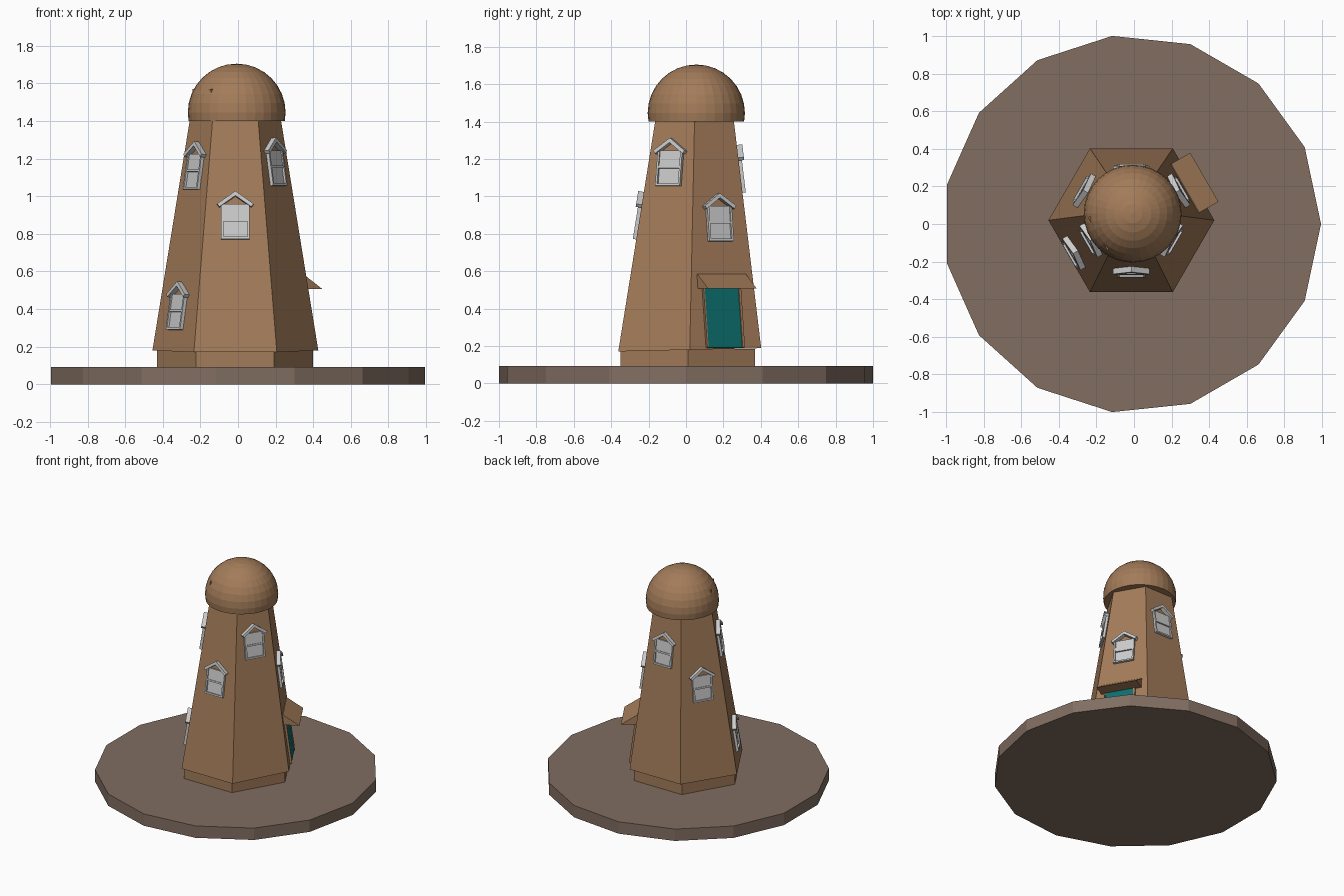
import bpy, bmesh
from math import sin, cos, pi, radians
from mathutils import Matrix, Vector

if "Cube" in bpy.data.objects:
    bpy.data.objects.remove(bpy.data.objects["Cube"])


def material(name, rgb):
    m = bpy.data.materials.new(name)
    m.diffuse_color = (*rgb, 1)
    m.use_nodes = True
    m.node_tree.nodes["Principled BSDF"].inputs["Base Color"].default_value = m.diffuse_color
    return m


BROWN = material("brown", (0.365, 0.20, 0.10))
EARTH = material("earth", (0.22, 0.155, 0.12))
TEAL = material("teal", (0.004, 0.16, 0.16))


def finish(name, bm, mat=None):
    bmesh.ops.recalc_face_normals(bm, faces=bm.faces)
    me = bpy.data.meshes.new(name)
    bm.to_mesh(me)
    bm.free()
    ob = bpy.data.objects.new(name, me)
    bpy.context.collection.objects.link(ob)
    if mat:
        me.materials.append(mat)
    return ob


def loft(name, n, rings, mat):
    """Closed n-sided solid through rings of (x, y, z, radius, z slope along y)."""
    bm = bmesh.new()
    loops = []
    for cx, cy, z, r, k in rings:
        angles = [2 * pi * i / n for i in range(n)]
        loops.append([bm.verts.new((cx + r * cos(a), cy + r * sin(a), z + k * r * sin(a)))
                      for a in angles])
    for a, b in zip(loops, loops[1:]):
        for i in range(n):
            j = (i + 1) % n
            bm.faces.new((a[i], a[j], b[j], b[i]))
    bm.faces.new(loops[0])
    bm.faces.new(loops[-1])
    return finish(name, bm, mat)


def extrude(bm, m, pts, d0, d1):
    """Extrude a 2D outline from d0 to d1 along the third axis of m."""
    a = [bm.verts.new(m @ Vector((p, q, d0))) for p, q in pts]
    b = [bm.verts.new(m @ Vector((p, q, d1))) for p, q in pts]
    bm.faces.new(a)
    bm.faces.new(b)
    for i in range(len(pts)):
        j = (i + 1) % len(pts)
        bm.faces.new((a[i], a[j], b[j], b[i]))


def box(bm, m, u0, u1, v0, v1, w0, w1):
    extrude(bm, m, [(u0, v0), (u1, v0), (u1, v1), (u0, v1)], w0, w1)


# Tower taper: centre drifts slightly backwards as it rises
Z0, Z1 = 0.18, 1.42
C0, C1 = Vector((-0.014, 0.02, Z0)), Vector((-0.014, 0.046, Z1))
R0, R1 = 0.441, 0.240


def wall_point(deg, z):
    t = (z - Z0) / (Z1 - Z0)
    a = radians(deg)
    ap = (R0 + (R1 - R0) * t) * cos(pi / 6)
    return C0.lerp(C1, t) + Vector((cos(a), sin(a), 0)) * ap


def wall_frame(deg, z):
    """Axes on a tower face: x sideways, y up the wall, z outwards."""
    a = radians(deg)
    u = Vector((-sin(a), cos(a), 0))
    v = wall_point(deg, z + 0.5) - wall_point(deg, z)
    v = (v - u * v.dot(u)).normalized()
    m = Matrix((u, v, u.cross(v))).transposed().to_4x4()
    m.translation = wall_point(deg, z)
    return m


# Ground disc, foundation and tower
loft("ground_disc", 15, [(-0.011, 0, 0, 1.0055, 0), (-0.011, 0, 0.093, 1.0055, 0)], EARTH)
loft("foundation", 6, [(-0.015, 0.01, 0.08, 0.415, 0), (-0.015, 0.01, 0.185, 0.415, 0)], BROWN)
loft("tower", 6, [(*C0, R0, 0.023), (*C1, R1, 0)], BROWN)

# Dome cut flat at its base
bm = bmesh.new()
bmesh.ops.create_uvsphere(bm, u_segments=32, v_segments=16, radius=0.26,
                          matrix=Matrix.Translation((-0.007, 0.055, 1.445)))
cut = bmesh.ops.bisect_plane(bm, geom=bm.verts[:] + bm.edges[:] + bm.faces[:],
                             plane_co=(0, 0, 1.4), plane_no=(0, 0, -1), clear_outer=True)
bmesh.ops.holes_fill(bm, edges=[e for e in bm.edges if e.is_boundary], sides=0)
finish("dome", bm, BROWN)

# Flat hatch block barely breaking through the dome
bm = bmesh.new()
hatch = Matrix.Translation((-0.007, 0.055, 1.445)) @ Matrix.Rotation(radians(210), 4, 'Z')
box(bm, hatch, 0.05, 0.215, -0.1, 0.1, -0.02, 0.125)
finish("dome_hatch", bm, BROWN)

# Gabled sash windows: (face direction, sill height)
ROOF = [(-0.097, 0.188), (0, 0.257), (0.097, 0.188),
        (0.085, 0.172), (0, 0.232), (-0.085, 0.172)]
WINDOWS = [(270, 0.77), (210, 0.29), (210, 1.035), (330, 1.055),
           (30, 0.76), (90, 1.02), (150, 0.77)]
for i, (deg, z) in enumerate(WINDOWS):
    m = wall_frame(deg, z)
    bm = bmesh.new()
    for s in (-1, 1):
        box(bm, m, s * 0.064, s * 0.076, 0, 0.19, -0.01, 0.018)   # side frame
    box(bm, m, -0.064, 0.064, 0, 0.012, -0.01, 0.018)             # sill
    box(bm, m, -0.064, 0.064, 0.012, 0.095, -0.01, 0.006)         # lower pane
    box(bm, m, -0.064, 0.064, 0.095, 0.107, -0.01, 0.016)         # middle rail
    box(bm, m, -0.064, 0.064, 0.107, 0.19, -0.01, 0.011)          # upper pane
    extrude(bm, m, ROOF, -0.01, 0.03)                             # gable
    finish(f"window_{i + 1}", bm)

# Door with side posts
m = wall_frame(30, 0.19)
bm = bmesh.new()
box(bm, m, -0.112, 0.098, 0, 0.33, -0.01, 0.01)
finish("door", bm, TEAL)
bm = bmesh.new()
box(bm, m, -0.120, -0.112, 0, 0.33, -0.01, 0.016)
box(bm, m, 0.098, 0.112, 0, 0.33, -0.01, 0.016)
finish("door_posts", bm, BROWN)

# Wedge awning above the door, outline in (outward, up), extruded sideways
m = wall_frame(30, 0.51)
side = Matrix(((0, 0, 1, 0), (0, 1, 0, 0), (1, 0, 0, 0), (0, 0, 0, 1)))
bm = bmesh.new()
extrude(bm, m @ side, [(-0.01, 0.0), (0.11, -0.018), (0.004, 0.076), (-0.01, 0.076)],
        -0.152, 0.148)
finish("awning", bm, BROWN)
